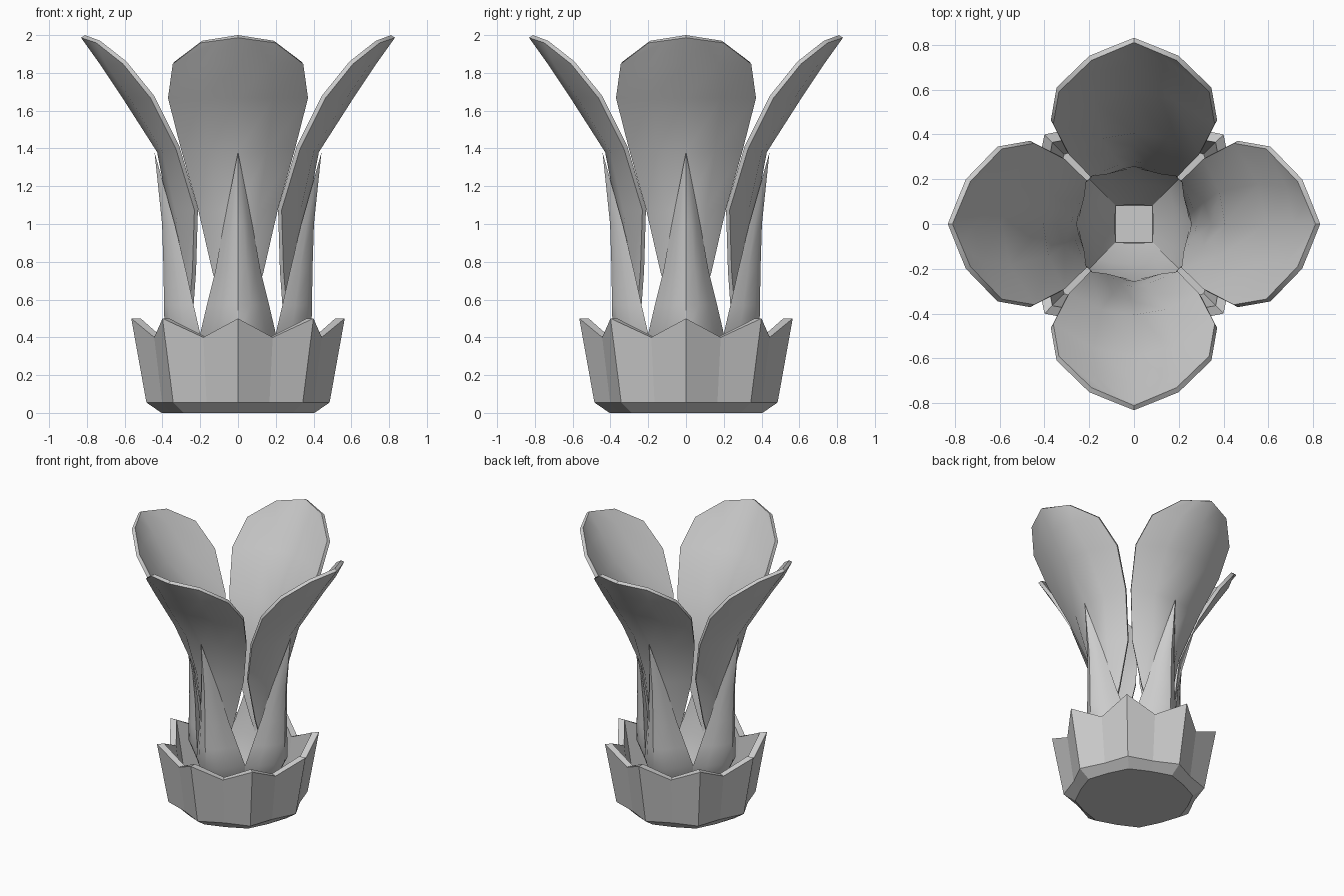
import bpy, bmesh, math
from math import pi, sin, cos

if "Cube" in bpy.data.objects:
    bpy.data.objects.remove(bpy.data.objects["Cube"])


def make_object(name, bm, thickness=0, smooth=None, turn=0):
    bmesh.ops.remove_doubles(bm, verts=bm.verts, dist=0.001)
    me = bpy.data.meshes.new(name)
    bm.to_mesh(me)
    bm.free()
    ob = bpy.data.objects.new(name, me)
    bpy.context.collection.objects.link(ob)
    ob.rotation_euler.z = turn
    bpy.ops.object.select_all(action='DESELECT')
    ob.select_set(True)
    bpy.context.view_layer.objects.active = ob
    if thickness:
        mod = ob.modifiers.new("thickness", 'SOLIDIFY')
        mod.thickness = thickness
        mod.offset = 1
        bpy.ops.object.modifier_apply(modifier=mod.name)
    if smooth:
        bpy.ops.object.shade_smooth_by_angle(angle=math.radians(smooth))


def skin(bm, rows, closed=False):
    n = len(rows[0])
    for a, b in zip(rows, rows[1:]):
        for j in range(n if closed else n - 1):
            k = (j + 1) % n
            bm.faces.new((a[j], a[k], b[k], b[j]))


# Eight-pointed cup: rings of (tip radius, notch radius, tip z, notch z)
bm = bmesh.new()
rings = []
for rt, rn, zt, zn in ((0.405, 0.385, 0, 0), (0.485, 0.435, 0.055, 0.055),
                       (0.565, 0.48, 0.5, 0.4), (0.515, 0.435, 0.5, 0.4),
                       (0.44, 0.395, 0.06, 0.06)):
    ring = []
    for i in range(16):
        r, z = (rn, zn) if i % 2 else (rt, zt)
        a = i * pi / 8
        ring.append(bm.verts.new((r * cos(a), r * sin(a), z)))
    rings.append(ring)
skin(bm, rings, closed=True)
bm.faces.new(rings[0])
bm.faces.new(rings[-1])
bmesh.ops.recalc_face_normals(bm, faces=bm.faces)
make_object("cup", bm)

# Square floor of the inner tube
bm = bmesh.new()
bmesh.ops.create_cube(bm, size=1)
for v in bm.verts:
    v.co = (v.co.x * 0.165, v.co.y * 0.165, 0.075 + v.co.z * 0.04)
make_object("tube_floor", bm)

# Spoon petal sections: half width, edge y, edge z, centre y, centre z
petal = ((0.19, 0.73, 1.97, 0.81, 2.0),
         (0.335, 0.59, 1.86, 0.71, 1.86),
         (0.36, 0.445, 1.68, 0.59, 1.68),
         (0.29, 0.31, 1.41, 0.405, 1.39),
         (0.195, 0.212, 1.08, 0.345, 1.08),
         (0.12, 0.222, 0.75, 0.28, 0.75),
         (0.07, 0.235, 0.57, 0.255, 0.57),
         (0.02, 0.245, 0.42, 0.25, 0.42))
for k in range(4):
    bm = bmesh.new()
    rows = []
    for i, (w, ye, ze, yc, zc) in enumerate(petal):
        row = []
        for t in (-1, -0.5, 0, 0.5, 1):
            f = 1 - t * t if i else 1 - abs(t)
            row.append(bm.verts.new((w * t, ye + (yc - ye) * f, ze + (zc - ze) * f)))
        rows.append(row)
    skin(bm, rows)
    make_object("petal_%d" % (k + 1), bm, 0.025, 35, k * pi / 2)

# Pointed sepal wedges: half width, edge y, z, outer centre y, inner centre y
sepal = ((0, 0.442, 1.38, 0.442, 0.442),
         (0.075, 0.335, 1.0, 0.402, 0.36),
         (0.12, 0.275, 0.75, 0.394, 0.31),
         (0.165, 0.235, 0.57, 0.392, 0.275),
         (0.20, 0.20, 0.42, 0.388, 0.24),
         (0.16, 0.16, 0.23, 0.29, 0.18),
         (0.083, 0.083, 0.07, 0.10, 0.084))
for k in range(4):
    bm = bmesh.new()
    rows = []
    for w, ye, z, yo, yi in sepal:
        ring = [(t, yo) for t in (-1, -0.75, -0.4, 0, 0.4, 0.75, 1)]
        ring += [(t, yi) for t in (0.6, 0, -0.6)]
        rows.append([bm.verts.new((w * t, ye + (y - ye) * (1 - t * t), z))
                     for t, y in ring])
    skin(bm, rows, closed=True)
    bm.faces.new(rows[-1])
    bmesh.ops.remove_doubles(bm, verts=bm.verts, dist=0.001)
    bmesh.ops.recalc_face_normals(bm, faces=bm.faces)
    make_object("sepal_%d" % (k + 1), bm, 0, 35, k * pi / 2)
